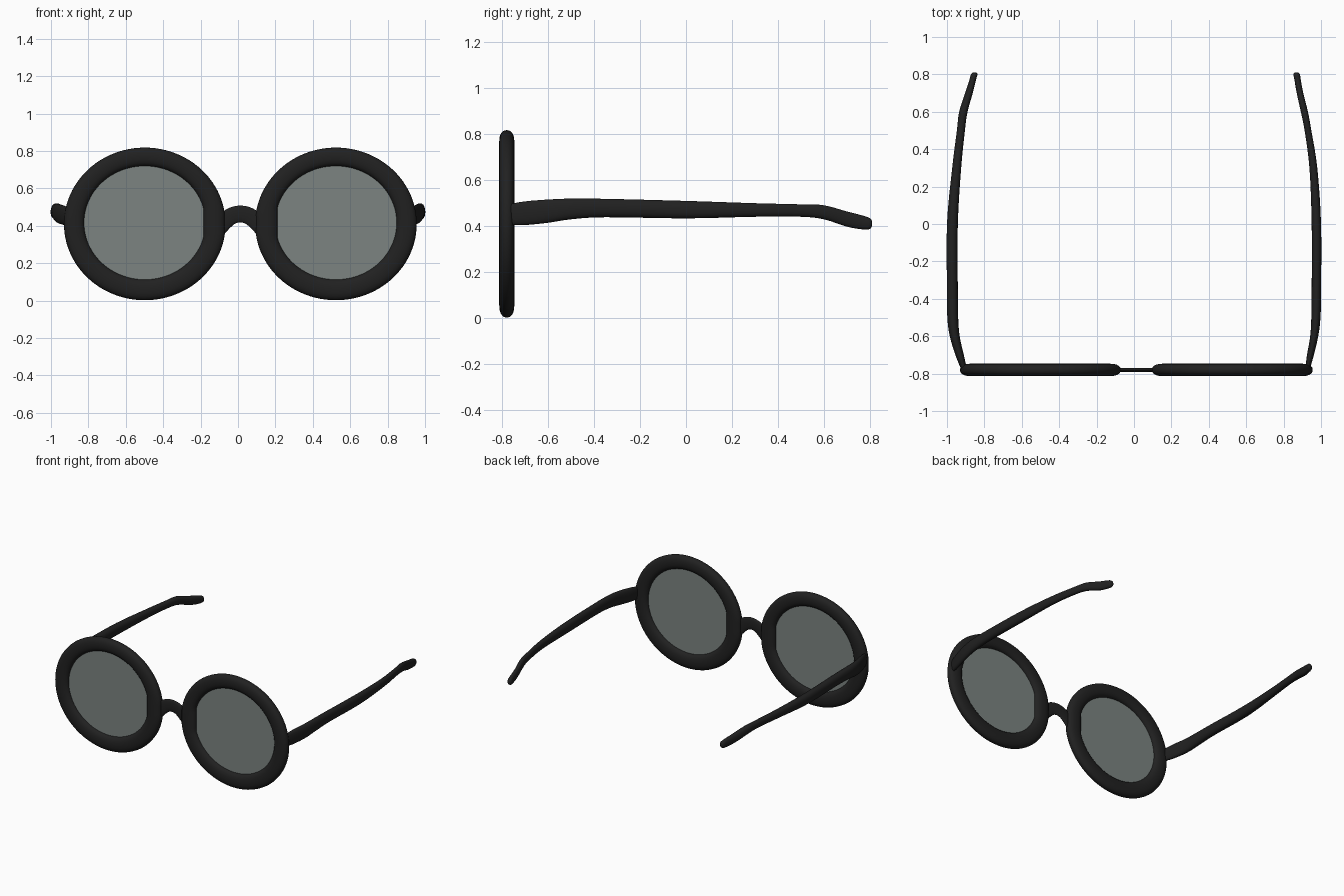
import bpy, bmesh
from math import sin, cos, pi
from mathutils import Vector

if "Cube" in bpy.data.objects:
    bpy.data.objects.remove(bpy.data.objects["Cube"])

CX, RY = 0.0125, -0.78        # frame centre line in x, frame plane in y


def material(name, color):
    m = bpy.data.materials.new(name)
    m.diffuse_color = color
    m.use_nodes = True
    m.node_tree.nodes["Principled BSDF"].inputs["Base Color"].default_value = m.diffuse_color
    return m


BLACK = material("black_plastic", (0.015, 0.015, 0.015, 1))
TINT = material("tinted_glass", (0.2, 0.23, 0.22, 0.55))


def sgnpow(v, e):
    return abs(v) ** e * (1 if v >= 0 else -1)


def loft(name, rows, mat, closed=False):
    """Skin a list of equal-length point loops."""
    bm = bmesh.new()
    loops = [[bm.verts.new(p) for p in r] for r in rows]
    n, k = len(rows), len(rows[0])
    for i in range(n if closed else n - 1):
        a, b = loops[i], loops[(i + 1) % n]
        for j in range(k):
            bm.faces.new((a[j], a[(j + 1) % k], b[(j + 1) % k], b[j]))
    if not closed:
        bm.faces.new(loops[0])
        bm.faces.new(loops[-1])
    bmesh.ops.recalc_face_normals(bm, faces=bm.faces)
    me = bpy.data.meshes.new(name)
    bm.to_mesh(me)
    bm.free()
    ob = bpy.data.objects.new(name, me)
    bpy.context.collection.objects.link(ob)
    me.materials.append(mat)
    bpy.context.view_layer.objects.active = ob
    ob.select_set(True)
    bpy.ops.object.shade_smooth_by_angle(angle=0.8)
    ob.select_set(False)
    return ob


def section(center, u, v, n=20, power=2.3):
    """Rounded cross-section spanned by half-axes u and v."""
    e = 2 / power
    return [center + u * sgnpow(cos(2 * pi * i / n), e)
            + v * sgnpow(sin(2 * pi * i / n), e) for i in range(n)]


def smooth(pts, sub=5):
    """Catmull-Rom through tuples of any length."""
    out = []
    for i in range(len(pts) - 1):
        p0, p1, p2, p3 = (pts[max(i - 1, 0)], pts[i], pts[i + 1],
                          pts[min(i + 2, len(pts) - 1)])
        for s in range(sub):
            t = s / sub
            out.append(tuple(0.5 * (2 * b + (c - a) * t
                                    + (2 * a - 5 * b + 4 * c - d) * t * t
                                    + (3 * b - a - 3 * c + d) * t ** 3)
                             for a, b, c, d in zip(p0, p1, p2, p3)))
    return out + [pts[-1]]


# Rims and lenses, with the nose side slightly flattened
for side, label in ((-1, "left"), (1, "right")):
    cx = CX + side * 0.511

    def oval(t, rx, rz, flat, cz, y=RY):
        x = max(rx * cos(t), -flat)
        return Vector((cx + side * x, y, cz + rz * sin(t)))

    angles = [2 * pi * i / 96 for i in range(96)]
    rows = []
    for t in angles:
        o = oval(t, 0.432, 0.408, 0.428, 0.41)
        i = oval(t, 0.324, 0.303, 0.312, 0.416)
        rows.append(section((o + i) / 2, (o - i) / 2, Vector((0, 0.033, 0))))
    loft(label + "_rim", rows, BLACK, closed=True)
    loft(label + "_lens", [[oval(t, 0.345, 0.325, 0.333, 0.416, RY + dy) for t in angles]
                           for dy in (-0.004, 0.004)], TINT)

# Bridge: arched flat band between the rims
path = smooth([(-0.12, 0.385), (-0.082, 0.425), (-0.045, 0.453), (0, 0.463),
               (0.045, 0.453), (0.082, 0.425), (0.12, 0.385)])
rows = []
for i, (x, z) in enumerate(path):
    a, b = path[max(i - 1, 0)], path[min(i + 1, len(path) - 1)]
    d = Vector((b[0] - a[0], 0, b[1] - a[1])).normalized()
    rows.append(section(Vector((CX + x, RY, z)), Vector((-d.z, 0, d.x)) * 0.045,
                        Vector((0, 0.011, 0)), 16))
loft("bridge", rows, BLACK)

# Temples: y, bottom z, top z along the arm; inner x, outer x per side
heights = [(-0.775, 0.405, 0.495), (-0.7, 0.405, 0.508), (-0.6, 0.415, 0.516),
           (-0.5, 0.43, 0.52), (-0.35, 0.439, 0.519), (0.0, 0.434, 0.51),
           (0.3, 0.441, 0.5), (0.5, 0.441, 0.495), (0.6, 0.43, 0.491),
           (0.7, 0.398, 0.464), (0.77, 0.386, 0.446), (0.8, 0.388, 0.435),
           (0.81, 0.402, 0.423)]
widths = {
    "left": [(.893, .925), (.91, .955), (.932, .985), (.94, .998), (.942, 1.0),
             (.942, 1.0), (.924, .972), (.904, .947), (.89, .935), (.862, .903),
             (.845, .88), (.837, .872), (.843, .86)],
    "right": [(.915, .94), (.925, .962), (.942, .985), (.948, .997), (.95, 1.0),
              (.95, 1.0), (.938, .98), (.912, .948), (.892, .93), (.87, .905),
              (.858, .892), (.853, .887), (.86, .877)]}
for side, label in ((-1, "left"), (1, "right")):
    stations = smooth([h + w for h, w in zip(heights, widths[label])], 4)
    rows = [section(Vector((side * (xi + xo) / 2, y, (z0 + z1) / 2)),
                    Vector(((xo - xi) / 2, 0, 0)), Vector((0, 0, (z1 - z0) / 2)))
            for y, z0, z1, xi, xo in stations]
    loft(label + "_temple", rows, BLACK)
